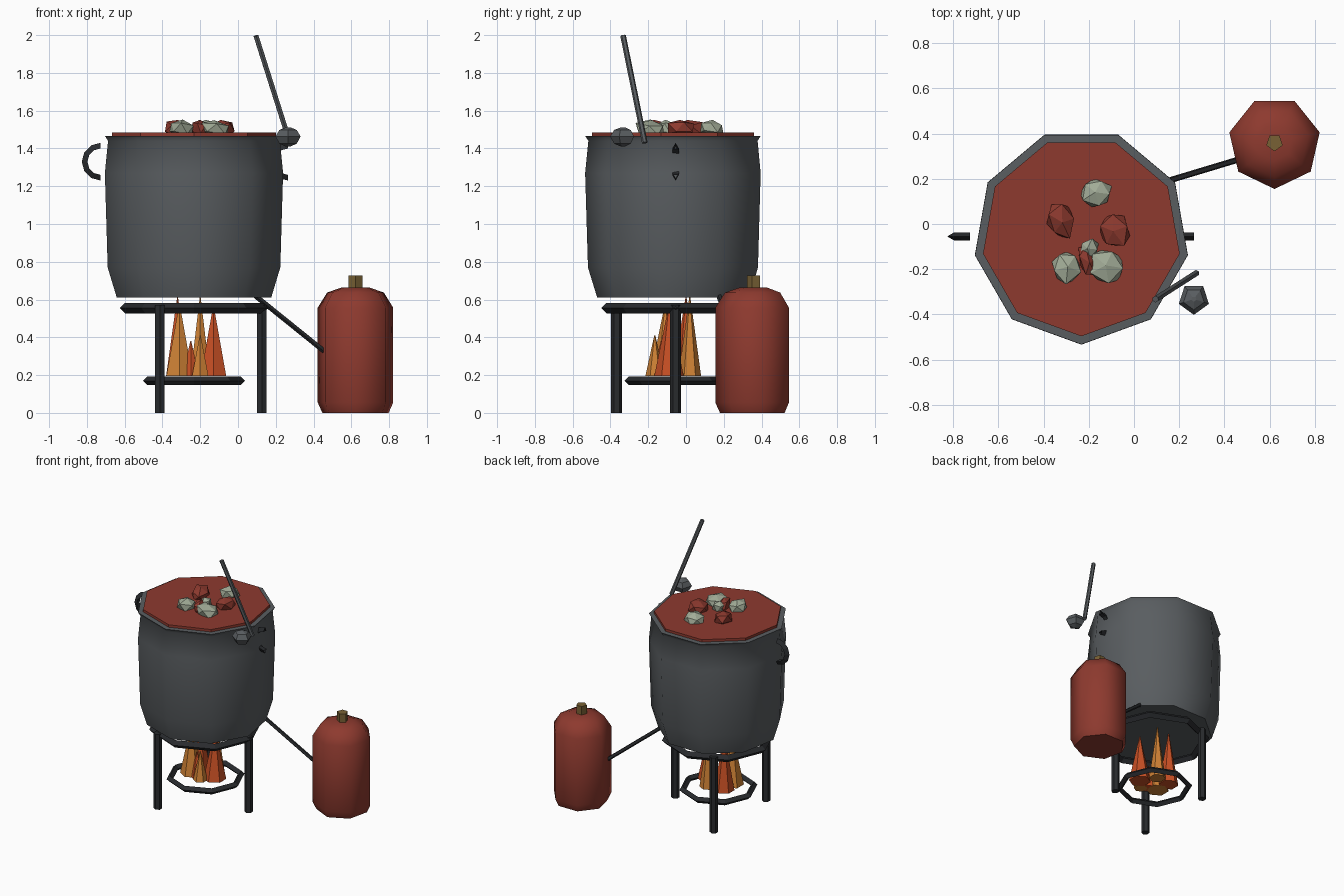
import bpy, math, random
from math import sin, cos, pi
from mathutils import Vector

if "Cube" in bpy.data.objects:
    bpy.data.objects.remove(bpy.data.objects["Cube"])

random.seed(4)


def mat(name, rgb):
    m = bpy.data.materials.new(name)
    m.diffuse_color = (*rgb, 1)
    m.use_nodes = True
    m.node_tree.nodes["Principled BSDF"].inputs["Base Color"].default_value = m.diffuse_color
    return m


STEEL = mat("steel", (0.10, 0.11, 0.118))
IRON = mat("iron", (0.022, 0.024, 0.027))
RED = mat("red", (0.27, 0.042, 0.028))
PALE = mat("pale_green", (0.36, 0.41, 0.31))
AMBER = mat("amber", (0.62, 0.22, 0.035))
ORANGE = mat("orange", (0.58, 0.08, 0.018))
BRASS = mat("brass", (0.19, 0.12, 0.035))


def mesh(name, verts, faces, material, loc=(0, 0, 0), smooth=None):
    me = bpy.data.meshes.new(name)
    me.from_pydata(verts, [], faces)
    me.materials.append(material)
    ob = bpy.data.objects.new(name, me)
    ob.location = loc
    bpy.context.collection.objects.link(ob)
    if smooth:
        bpy.ops.object.select_all(action='DESELECT')
        bpy.context.view_layer.objects.active = ob
        ob.select_set(True)
        bpy.ops.object.shade_smooth_by_angle(angle=math.radians(smooth))
    return ob


def lathe(name, profile, n, material, loc, smooth=None):
    """Revolve (radius, z) points, one corner facing the front, capped."""
    verts = [(r * cos(2 * pi * i / n - pi / 2), r * sin(2 * pi * i / n - pi / 2), z)
             for r, z in profile for i in range(n)]
    faces = [(k * n + i, k * n + (i + 1) % n, (k + 1) * n + (i + 1) % n, (k + 1) * n + i)
             for k in range(len(profile) - 1) for i in range(n)]
    faces += [tuple(reversed(range(n))), tuple(range(len(verts) - n, len(verts)))]
    return mesh(name, verts, faces, material, loc, smooth)


def ring(name, major, minor, n, m, material, loc, a0=0, a1=2 * pi):
    """Torus or open arc with an m-sided section pointing outwards."""
    closed = a1 - a0 > 6.2
    rows = n if closed else n + 1
    verts = []
    for i in range(rows):
        a = a0 + (a1 - a0) * i / n
        for j in range(m):
            b = 2 * pi * j / m
            r = major + minor * cos(b)
            verts.append((r * cos(a), r * sin(a), minor * sin(b)))
    faces = [(i * m + j, (i + 1) % rows * m + j,
              (i + 1) % rows * m + (j + 1) % m, i * m + (j + 1) % m)
             for i in range(n) for j in range(m)]
    return mesh(name, verts, faces, material, loc)


def rod(name, a, b, r, n, material):
    a, b = Vector(a), Vector(b)
    d = b - a
    ob = lathe(name, [(r, 0), (r, d.length)], n, material, a)
    ob.rotation_euler = d.to_track_quat('Z', 'Y').to_euler()
    return ob


CX, CY = -0.233, -0.055

# Pot with flared rim, and soup
lathe("pot", [(0.415, 0.61), (0.464, 0.77), (0.479, 1.27), (0.462, 1.44),
              (0.478, 1.465), (0.43, 1.467)], 9, STEEL, (CX, CY, 0), 60)
lathe("soup", [(0.442, 1.463), (0.442, 1.485)], 9, RED, (CX, CY, 0))

# Handles: both arcs open towards +x, the right one mostly inside the pot
for name, x in (("left_handle", -0.727), ("right_handle", 0.265)):
    h = ring(name, 0.08, 0.02, 6, 3, IRON, (x, CY, 1.33), pi / 2, 3 * pi / 2)
    h.rotation_euler.x = pi / 2

# Tripod stand and burner ring
ring("stand_ring", 0.365, 0.028, 8, 4, IRON, (CX, CY, 0.555))
ring("burner_ring", 0.248, 0.023, 8, 4, IRON, (CX, CY, 0.17))
for i in range(3):
    a = 2 * pi * i / 3
    lathe(f"leg_{i + 1}", [(0.029, 0), (0.029, 0.57)], 6, IRON,
          (CX + 0.36 * cos(a), CY + 0.36 * sin(a), 0))

# Flames: x, y, radius, tip height
flames = [(-0.31, -0.11, 0.08, 0.57, AMBER), (-0.20, 0.02, 0.06, 0.61, AMBER),
          (-0.13, -0.09, 0.078, 0.56, ORANGE), (-0.32, 0.0, 0.07, 0.61, ORANGE),
          (-0.20, -0.165, 0.05, 0.41, AMBER), (-0.25, -0.13, 0.05, 0.38, ORANGE)]
for i, (x, y, r, top, m) in enumerate(flames):
    lathe(f"flame_{i + 1}", [(r, 0.195), (0.003, top)], 6, m, (x, y, 0))

# Gas tank, valve and hose
TX, TY = 0.622, 0.36
lathe("gas_tank", [(0.18, 0), (0.205, 0.055), (0.205, 0.557), (0.154, 0.637),
                   (0.078, 0.663)], 7, RED, (TX, TY, 0), 60)
lathe("valve", [(0.038, 0.655), (0.038, 0.727)], 5, BRASS, (TX, TY, 0))
rod("hose", (0.08, 0.17, 0.63), (0.455, 0.283, 0.328), 0.014, 5, IRON)

# Ladle
rod("ladle_handle", (0.275, -0.218, 1.43), (0.095, -0.333, 1.997), 0.015, 6, STEEL)
lathe("ladle_bowl", [(0.012, 1.41), (0.048, 1.425), (0.07, 1.463), (0.048, 1.498),
                     (0.012, 1.512)], 5, STEEL, (0.265, -0.332, 0))

# Chunks floating in the soup: x, y, half sizes in x and y
chunks = [(-0.165, 0.135, 0.08, 0.075, PALE), (-0.325, 0.013, 0.068, 0.09, RED),
          (-0.085, -0.03, 0.075, 0.085, RED), (-0.30, -0.19, 0.075, 0.08, PALE),
          (-0.13, -0.185, 0.095, 0.09, PALE), (-0.205, -0.17, 0.04, 0.08, RED),
          (-0.20, -0.11, 0.05, 0.05, PALE)]
for i, (x, y, sx, sy, m) in enumerate(chunks):
    bpy.ops.mesh.primitive_ico_sphere_add(subdivisions=1, radius=1, location=(x, y, 1.505))
    ob = bpy.context.object
    ob.name = f"chunk_{i + 1}"
    ob.scale = (sx, sy, 0.055)
    ob.rotation_euler = (random.uniform(-.2, .2), random.uniform(-.2, .2), random.uniform(-.4, .4))
    for v in ob.data.vertices:
        v.co *= random.uniform(0.8, 1.1)
    ob.data.materials.append(m)
